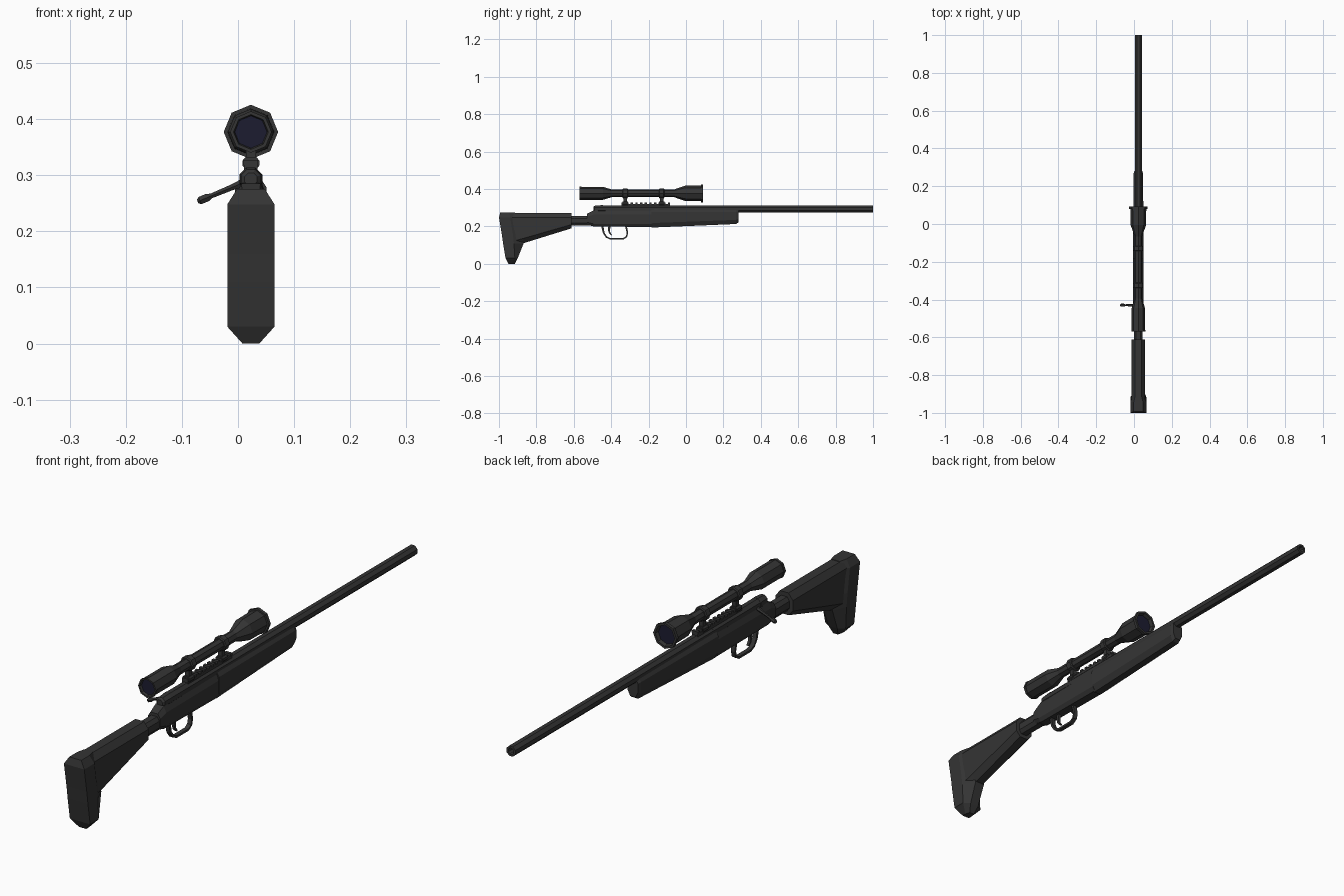
import bpy, bmesh
from math import cos, sin, pi, radians
from mathutils import Vector

CX = 0.023          # centre plane of the rifle
BORE, SCOPE = 0.293, 0.377


def material(name, rgb):
    m = bpy.data.materials.new(name)
    m.diffuse_color = (*rgb, 1)
    return m


DARK = material("dark_metal", (0.035, 0.035, 0.035))
GLASS = material("lens_glass", (0.012, 0.012, 0.03))


def loft(name, rings, mat=DARK):
    """Join equal-sized rings of points with faces and cap both ends."""
    bm = bmesh.new()
    loops = [[bm.verts.new(p) for p in r] for r in rings]
    n = len(loops[0])
    for a, b in zip(loops, loops[1:]):
        for i in range(n):
            j = (i + 1) % n
            bm.faces.new((a[i], a[j], b[j], b[i]))
    bm.faces.new(loops[0])
    bm.faces.new(loops[-1])
    bmesh.ops.recalc_face_normals(bm, faces=bm.faces)
    me = bpy.data.meshes.new(name)
    bm.to_mesh(me)
    bm.free()
    me.materials.append(mat)
    ob = bpy.data.objects.new(name, me)
    bpy.context.collection.objects.link(ob)
    return ob


def turned(name, profile, z, phase=0.0, sides=8, mat=DARK):
    """Turned part along y from (y, radius) pairs."""
    ang = [2 * pi * i / sides + phase for i in range(sides)]
    return loft(name, [[(CX + r * cos(a), y, z + r * sin(a)) for a in ang]
                       for y, r in profile], mat)


def section(y, z0, z1, w, top, bot, slant=0.0):
    """Chamfered upright section; top/bot = (inset x, chamfer height)."""
    half = [(w - bot[0], z0), (w, z0 + bot[1]), (w, z1 - top[1]), (w - top[0], z1)]
    pts = half + [(-x, z) for x, z in reversed(half)]
    return [(CX + x, y + slant * (z1 - z), z) for x, z in pts]


def box(name, y0, y1, z0, z1, w):
    return loft(name, [[(CX - w, y, z0), (CX + w, y, z0), (CX + w, y, z1), (CX - w, y, z1)]
                       for y in (y0, y1)])


def strip(name, path, w, t):
    """Flat bar swept along a (y, z) path; t gives the thickness at each point."""
    pts = [Vector(p) for p in path]
    rings = []
    for i, p in enumerate(pts):
        d = (pts[min(i + 1, len(pts) - 1)] - pts[max(i - 1, 0)]).normalized()
        n = Vector((-d.y, d.x)) * t[i] / 2
        a, b = p + n, p - n
        rings.append([(CX - w, *a), (CX + w, *a), (CX + w, *b), (CX - w, *b)])
    return loft(name, rings)


# Butt pad: flat rear face, chamfered front, stacked upwards
pad = [  # z, rear y, side-strip y, front y, half width, front half width
    (0.000, -0.950, -0.935, -0.915, 0.015, 0.010),
    (0.030, -0.965, -0.915, -0.900, 0.042, 0.018),
    (0.110, -0.978, -0.920, -0.868, 0.042, 0.020),
    (0.160, -0.985, -0.926, -0.880, 0.042, 0.022),
    (0.248, -1.000, -0.940, -0.910, 0.042, 0.024),
    (0.275, -0.993, -0.945, -0.915, 0.025, 0.018)]
loft("butt_pad", [[(CX + x, y, z) for x, y in
                   ((-w, yr), (w, yr), (w, ym), (f, yf), (-f, yf), (-w, ym))]
                  for z, yr, ym, yf, w, f in pad])

# Tapering shoulder stock and the neck behind the action
loft("shoulder_stock", [
    section(-0.945, 0.085, 0.273, 0.036, (0.018, 0.024), (0.020, 0.030)),
    section(-0.870, 0.110, 0.273, 0.036, (0.018, 0.024), (0.020, 0.026)),
    section(-0.612, 0.190, 0.273, 0.036, (0.018, 0.024), (0.018, 0.020))])
loft("stock_neck", [section(y, 0.204, 0.257, 0.022, (0.01, 0.014), (0.01, 0.014))
                    for y in (-0.63, -0.51)])

# Action body and forend
loft("action_body", [
    section(-0.528, 0.210, 0.268, 0.025, (0.010, 0.016), (0.010, 0.012)),
    section(-0.495, 0.200, 0.285, 0.027, (0.010, 0.022), (0.010, 0.014)),
    section(-0.180, 0.197, 0.293, 0.027, (0.010, 0.028), (0.010, 0.016))])
loft("forend", [
    section(-0.185, 0.194, 0.292, 0.028, (0.009, 0.014), (0.013, 0.024)),
    section(0.268, 0.213, 0.290, 0.025, (0.007, 0.012), (0.012, 0.022), 0.0),
    section(0.281, 0.222, 0.288, 0.021, (0.006, 0.012), (0.010, 0.020), 0.0)])

# Receiver tube, bolt and hollow-ended barrel
turned("receiver_tube", [(-0.460, 0.021), (-0.17, 0.021)], BORE, pi / 8)
turned("bolt_shroud", [(-0.495, 0.012), (-0.488, 0.019), (-0.455, 0.022), (-0.445, 0.022)],
       BORE, pi / 8)
turned("barrel", [(-0.18, 0.0205), (1.0, 0.0200), (1.0, 0.012), (0.96, 0.012)], BORE, pi / 8)

# Bolt handle with a small knob, sloping down to the left
start, end = Vector((CX - 0.008, -0.43, 0.289)), Vector((-0.072, -0.43, 0.253))
axis = (end - start).normalized()
side = Vector((0, 1, 0))
up = axis.cross(side)
loft("bolt_handle", [[start.lerp(end, t) + r * (side * cos(a) + up * sin(a))
                      for a in [i * pi / 3 for i in range(6)]]
                     for t, r in ((0, 0.009), (0.3, 0.006), (0.72, 0.005),
                                  (0.8, 0.008), (0.95, 0.008), (1, 0.004))])

# Trigger guard and trigger
strip("trigger_guard", [(-0.448, 0.205), (-0.440, 0.165), (-0.425, 0.143), (-0.405, 0.134),
                        (-0.335, 0.134), (-0.318, 0.145), (-0.313, 0.165), (-0.322, 0.205)],
      0.008, [0.012, 0.009, 0.008, 0.008, 0.008, 0.008, 0.008, 0.010])
strip("trigger", [(-0.408, 0.205), (-0.412, 0.180), (-0.408, 0.165), (-0.398, 0.153)],
      0.005, [0.014, 0.010, 0.008, 0.005])

# Toothed sight rail
box("rail_base", -0.345, -0.085, 0.308, 0.319, 0.012)
for i in range(11):
    y = -0.345 + i * 0.0248
    box(f"rail_tooth_{i + 1}", y, y + 0.0125, 0.318, 0.327, 0.013)

# Scope tube with flared, recessed ends
turned("scope_body", [
    (-0.558, 0.028), (-0.570, 0.031), (-0.570, 0.037), (-0.560, 0.037), (-0.560, 0.035),
    (-0.445, 0.035), (-0.395, 0.020), (-0.065, 0.020), (-0.005, 0.041), (0.080, 0.042),
    (0.080, 0.0485), (0.092, 0.0485), (0.092, 0.040), (0.075, 0.036)], SCOPE)
turned("rear_lens", [(-0.561, 0.0295), (-0.556, 0.0295)], SCOPE, mat=GLASS)
turned("front_lens", [(0.070, 0.0365), (0.078, 0.0365)], SCOPE, mat=GLASS)

# Scope rings, posts and rail clamps
for label, y in (("rear", -0.325), ("front", -0.130)):
    turned(label + "_scope_ring", [(y - 0.014, 0.023), (y - 0.011, 0.027),
                                   (y + 0.011, 0.027), (y + 0.014, 0.023)], SCOPE)
    box(label + "_mount_post", y - 0.009, y + 0.009, 0.318, 0.358, 0.009)
    loft(label + "_rail_clamp", [section(yy, 0.312, 0.332, 0.015, (0.005, 0.006), (0.004, 0.005))
                                 for yy in (y - 0.014, y + 0.014)])
